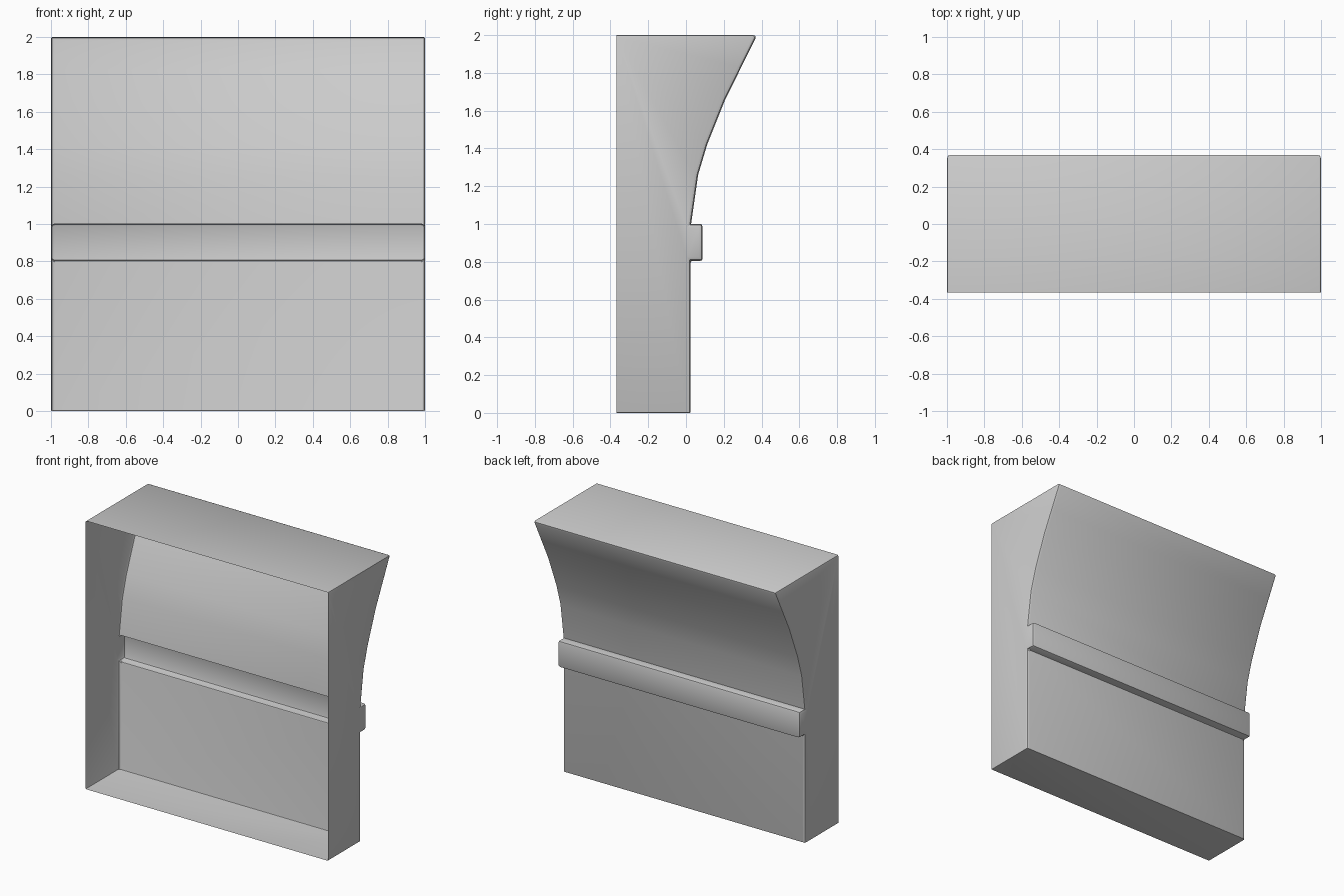
import bpy, bmesh

if "Cube" in bpy.data.objects:
    bpy.data.objects.remove(bpy.data.objects["Cube"])

HALF, FRONT = 1.0, -0.367

# side profile (y, z): floor, wall, ledge, flared cove, top
profile = [(FRONT, 0), (0.025, 0), (0.025, 0.805), (0.087, 0.805), (0.087, 1.0),
           (0.027, 1.0), (0.064, 1.26), (0.112, 1.42), (0.208, 1.66),
           (0.29, 1.825), (0.377, 2), (FRONT, 2)]
# bevel weight along each profile segment's side edge, and across each corner
rim = [0.3] + [1] * 9 + [0.5]
corner = {1: 0.3, 2: 0.5, 3: 0.5, 4: 0.6, 10: 1}

bm = bmesh.new()
weight = bm.edges.layers.float.new("bevel_weight_edge")
left = [bm.verts.new((-HALF, y, z)) for y, z in profile]
right = [bm.verts.new((HALF, y, z)) for y, z in profile]

# skin across the width, left open at the front
for i in range(len(profile) - 1):
    bm.faces.new((left[i], left[i + 1], right[i + 1], right[i]))
# end panels
bm.faces.new(left[::-1])
bm.faces.new(right)
bmesh.ops.recalc_face_normals(bm, faces=bm.faces)

# softened edges
for i, w in enumerate(rim):
    for side in (left, right):
        bm.edges.get((side[i], side[i + 1]))[weight] = w
for i, w in corner.items():
    bm.edges.get((left[i], right[i]))[weight] = w

mesh = bpy.data.meshes.new("cornice_panel")
bm.to_mesh(mesh)
bm.free()
panel = bpy.data.objects.new("cornice_panel", mesh)
bpy.context.collection.objects.link(panel)

bevel = panel.modifiers.new("edge_bevel", 'BEVEL')
bevel.limit_method = 'WEIGHT'
bevel.width = 0.02
bevel.segments = 2

bpy.context.view_layer.objects.active = panel
panel.select_set(True)
bpy.ops.object.modifier_apply(modifier=bevel.name)
bpy.ops.object.shade_smooth_by_angle(angle=0.52)
